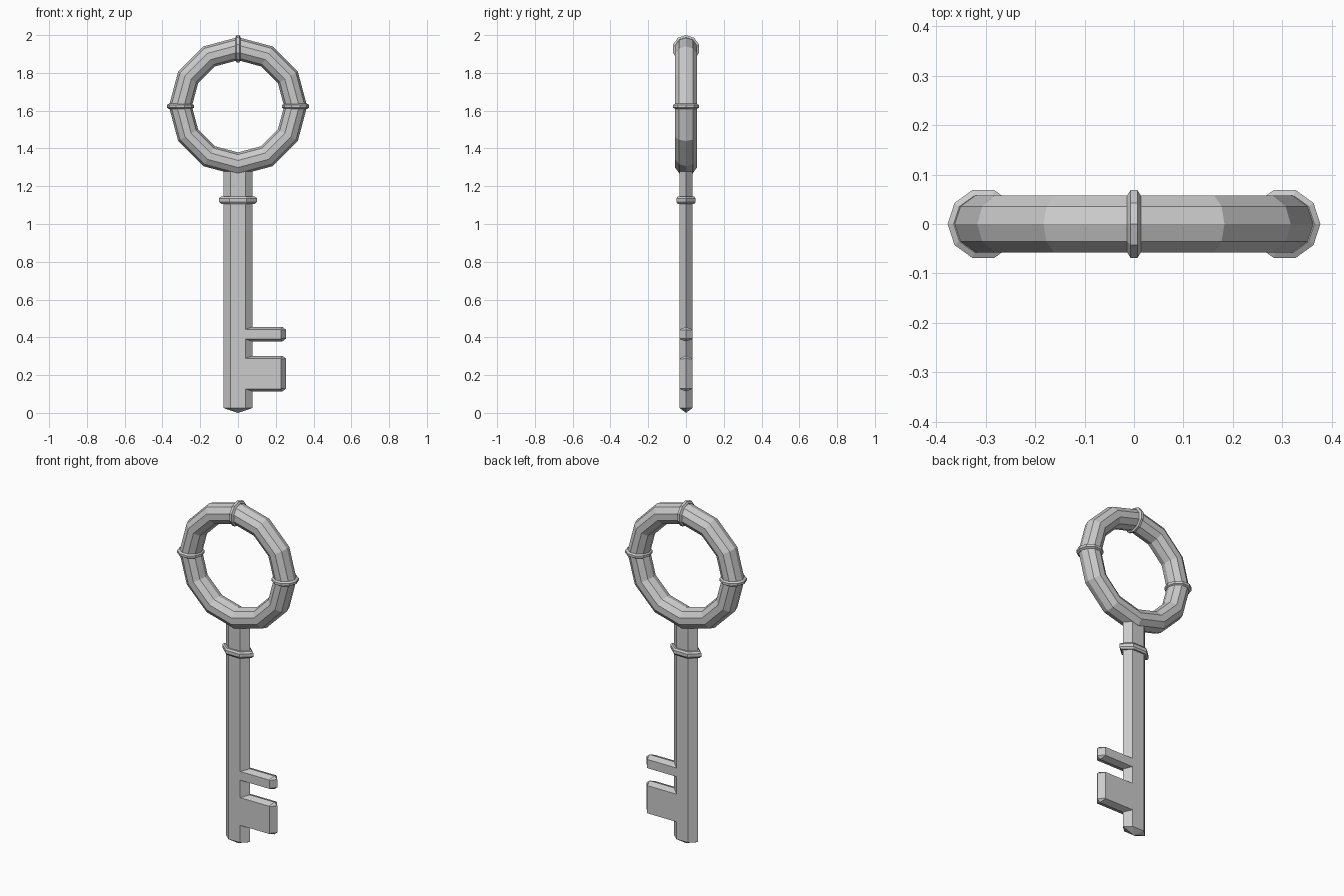
import bpy
import bmesh
from math import sin, cos, pi
from mathutils import Vector, Matrix

if "Cube" in bpy.data.objects:
    bpy.data.objects.remove(bpy.data.objects["Cube"])


def loft(name, rings, loop=False, cap=False, tip=None):
    """Skin a row of equal-length point rings into one flat-shaded object."""
    bm = bmesh.new()
    rows = [[bm.verts.new(p) for p in ring] for ring in rings]
    n = len(rows[0])
    pairs = list(zip(rows, rows[1:])) + ([(rows[-1], rows[0])] if loop else [])
    for a, b in pairs:
        for i in range(n):
            j = (i + 1) % n
            bm.faces.new((a[i], a[j], b[j], b[i]))
    if tip:
        t = bm.verts.new(tip)
        for i in range(n):
            bm.faces.new((rows[0][i], rows[0][(i + 1) % n], t))
    elif cap:
        bm.faces.new(rows[0])
    if cap:
        bm.faces.new(rows[-1])
    bmesh.ops.remove_doubles(bm, verts=bm.verts, dist=1e-5)
    bmesh.ops.recalc_face_normals(bm, faces=bm.faces)
    mesh = bpy.data.meshes.new(name)
    bm.to_mesh(mesh)
    bm.free()
    ob = bpy.data.objects.new(name, mesh)
    bpy.context.collection.objects.link(ob)
    return ob


def torus(name, major, minor, n_major, n_minor, phase, matrix):
    """Low-poly torus around local z."""
    rings = []
    for i in range(n_major):
        a = 2 * pi * i / n_major
        ring = []
        for j in range(n_minor):
            b = 2 * pi * j / n_minor + phase
            d = major + minor * cos(b)
            ring.append(matrix @ Vector((d * cos(a), d * sin(a), minor * sin(b))))
        rings.append(ring)
    return loft(name, rings, loop=True)


def hexagon(d, z):
    """Flattened hexagonal shaft section at height z, offset outward by d."""
    x0, x1, y = 0.077 + 1.486 * d, 0.0385 + 0.386 * d, 0.035 + d
    return [(x0, 0, z), (x1, y, z), (-x1, y, z),
            (-x0, 0, z), (-x1, -y, z), (x1, -y, z)]


# Bow: twelve-segment ring with ten-sided tube, standing in the xz plane
CZ, R = 1.623, 0.305
upright = Matrix.Rotation(pi / 2, 4, 'X')
torus("bow_ring", R, 0.061, 12, 10, 0, Matrix.Translation((0, 0, CZ)) @ upright)

# Three thin bands around the bow tube: right, top, left
for name, a in (("right", 0), ("top", pi / 2), ("left", pi)):
    m = (Matrix.Translation((0, 0, CZ)) @ Matrix.Rotation(-a, 4, 'Y')
         @ Matrix.Translation((R, 0, 0)))
    torus("bow_band_" + name, 0.060, 0.014, 10, 6, pi / 6, m)

# Shaft with a shallow pointed end
loft("shaft", [hexagon(0, 0.026), hexagon(0, 1.285)], cap=True, tip=(0, 0, 0))

# Collar following the shaft section
collar = [(-0.008, -0.019), (0.009, -0.019), (0.016, -0.009),
          (0.016, 0.009), (0.009, 0.019), (-0.008, 0.019)]
loft("shaft_collar", [hexagon(d, 1.126 + z) for d, z in collar], loop=True)


# Teeth: bevelled plates, widest on the mid plane, flush with the shaft faces
def tooth(name, zb, zt):
    x0, b, f = 0.0385, 0.013, 0.222
    mid = [(x0, zt), (0.235, zt), (0.254, zt - 0.015),
           (0.254, zb + 0.015), (0.235, zb), (x0, zb)]
    face = [(x0, zt - b), (f + 0.003, zt - b), (f + 0.005, zt - b - 0.003),
            (f + 0.005, zb + b + 0.003), (f + 0.003, zb + b), (x0, zb + b)]
    rings = [[(x, y, z) for x, z in pts]
             for y, pts in ((-0.035, face), (0, mid), (0.035, face))]
    loft(name, rings, cap=True)


tooth("upper_tooth", 0.378, 0.455)
tooth("lower_tooth", 0.114, 0.302)
